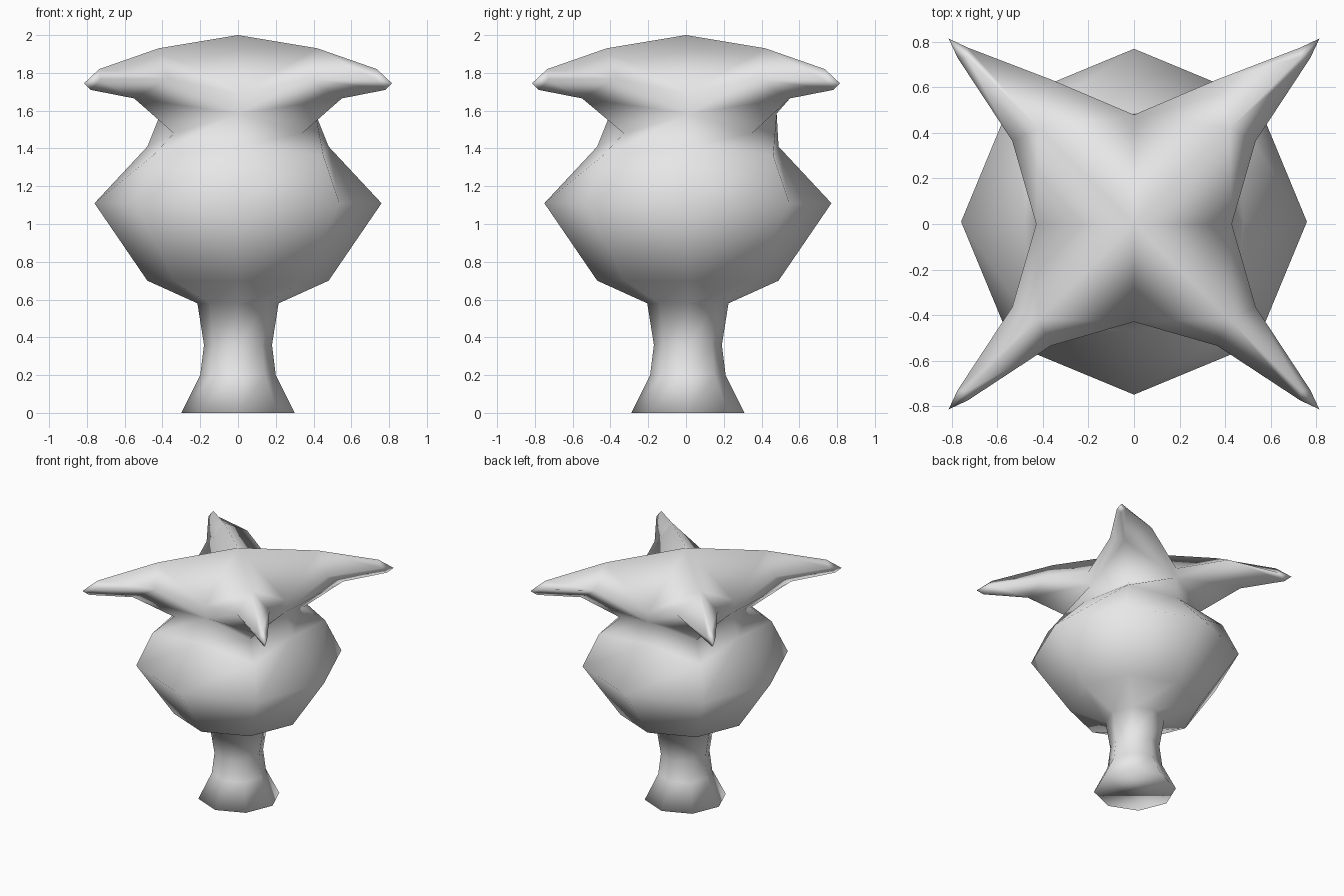
import bpy, bmesh, math
from mathutils import Matrix, Vector

if "Cube" in bpy.data.objects:
    bpy.data.objects.remove(bpy.data.objects["Cube"], do_unlink=True)

grey = bpy.data.materials.new("plain grey")
grey.use_nodes = True
grey.diffuse_color = (0.8, 0.8, 0.8, 1)
grey.node_tree.nodes["Principled BSDF"].inputs["Base Color"].default_value = (0.8, 0.8, 0.8, 1)

# Stem, bowl and neck rings: axis radius, axis height, diagonal radius, diagonal height
RINGS = [
    (0.30, 0.00, 0.30, 0.00),
    (0.20, 0.20, 0.20, 0.20),
    (0.18, 0.36, 0.18, 0.36),
    (0.215, 0.58, 0.215, 0.58),
    (0.48, 0.70, 0.48, 0.70),
    (0.76, 1.11, 0.76, 1.11),
    (0.48, 1.41, 0.64, 1.36),
    (0.41, 1.585, 0.48, 1.48),
]
BODY_Y = 0.01  # the body sits slightly to the rear

# Crown sides (left, rear, right, front): notch distance, notch height,
# arm flank distance, arm flank height
SIDES = [(0.43, 1.69, 0.535, 1.77), (0.48, 1.66, 0.635, 1.80),
         (0.43, 1.69, 0.535, 1.77), (0.43, 1.69, 0.535, 1.77)]

bm = bmesh.new()


def polar(r, z, step):
    a = step * math.pi / 4
    return bm.verts.new((r * math.cos(a), r * math.sin(a) + BODY_Y, z))


# Eight-sided body, with corners on the axes and the diagonals
rings = []
for ra, za, rd, zd in RINGS:
    rings.append([polar(rd, zd, i) if i % 2 else polar(ra, za, i) for i in range(8)])
bm.faces.new(rings[0])
for low, high in zip(rings, rings[1:]):
    for i in range(8):
        j = (i + 1) % 8
        bm.faces.new((low[i], low[j], high[j], high[i]))
neck = rings[-1]
neck[2].co.y = 0.48  # straight rear of the neck


def turned(k, x, y, z):
    return bm.verts.new(Matrix.Rotation(k * math.pi / 2, 3, 'Z') @ Vector((x, y, z)))


# Crown: apex, four notches on the axes, four pointed arms on the diagonals
apex = bm.verts.new((0, 0, 2.0))
notch = [turned(k, s[0], 0, s[1]) for k, s in enumerate(SIDES)]

for k in range(4):
    n = (k + 1) % 4
    # Diamond sections of the arm: top, flank, underside, flank
    root = [turned(k, 0.42, 0.42, 1.93),
            turned(k, SIDES[k][2], 0.365, SIDES[k][3]),
            turned(k, 0.55, 0.55, 1.665),
            turned(n, SIDES[n][2], -0.365, SIDES[n][3])]
    end = [turned(k, 0.735, 0.735, 1.82), turned(k, 0.775, 0.73, 1.765),
           turned(k, 0.78, 0.78, 1.71), turned(k, 0.73, 0.775, 1.765)]
    tip = turned(k, 0.815, 0.815, 1.745)
    top, a, under, b = root
    l0, d, l1 = neck[2 * k], neck[2 * k + 1], neck[(2 * k + 2) % 8]
    for face in ((apex, notch[k], top), (apex, top, notch[n]),
                 (notch[k], a, top), (notch[n], top, b),
                 (l0, under, a, notch[k]), (l1, notch[n], b, under),
                 (l0, d, under), (d, l1, under)):
        bm.faces.new(face)
    for i in range(4):
        j = (i + 1) % 4
        bm.faces.new((root[i], root[j], end[j], end[i]))
        bm.faces.new((end[i], end[j], tip))

bmesh.ops.recalc_face_normals(bm, faces=bm.faces)
mesh = bpy.data.meshes.new("star_topped_vase")
bm.to_mesh(mesh)
bm.free()
mesh.materials.append(grey)
mesh.shade_smooth()
obj = bpy.data.objects.new("star_topped_vase", mesh)
bpy.context.collection.objects.link(obj)
